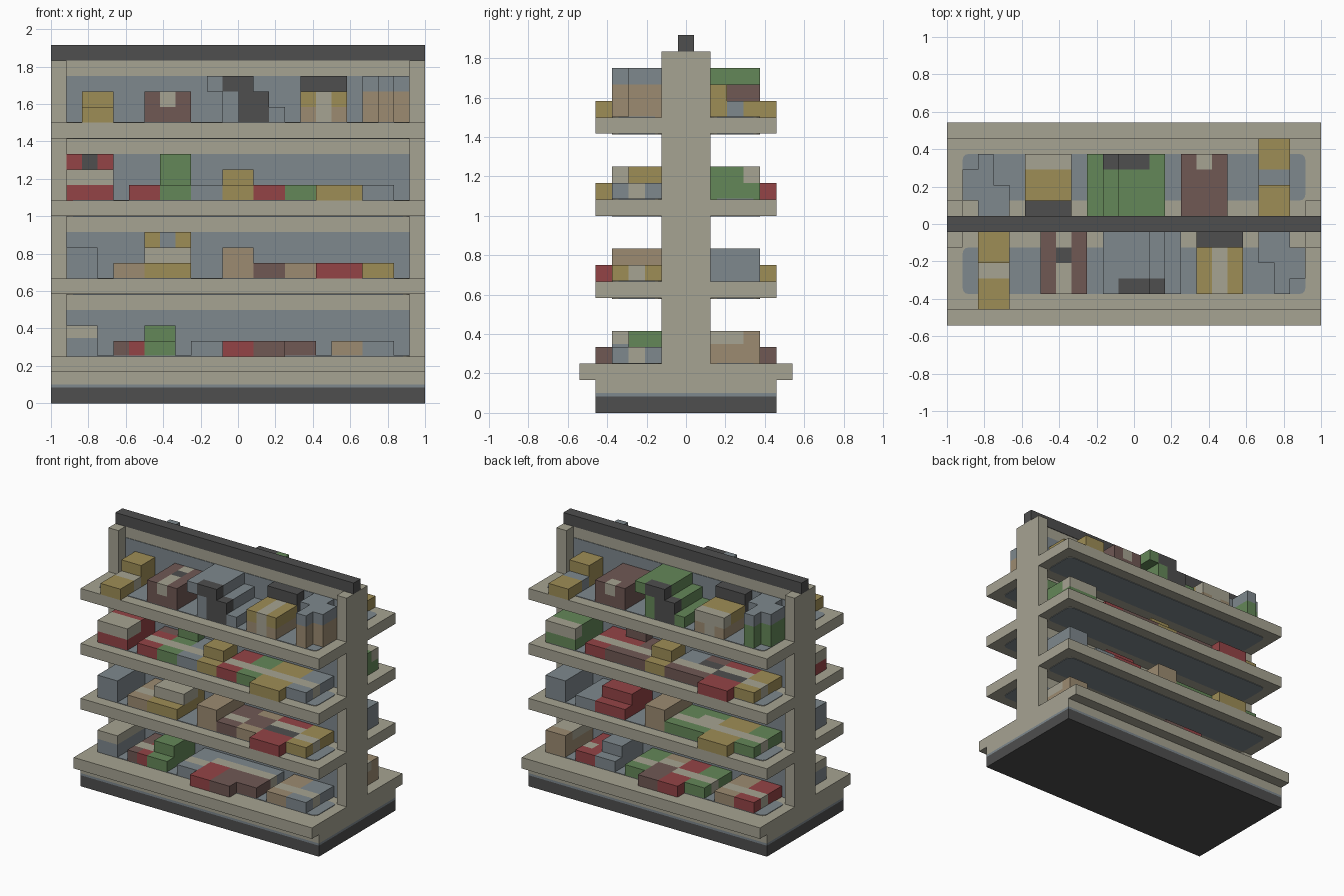
import bpy, bmesh, math
from mathutils import Vector

cube = bpy.data.objects.get("Cube")
if cube:
    bpy.data.objects.remove(cube, do_unlink=True)

U = 1 / 12  # one block


def linear(c):
    c /= 255
    return c / 12.92 if c <= 0.04045 else ((c + 0.055) / 1.055) ** 2.4


PALETTE = {
    "B": ("beige", (166, 163, 146)), "S": ("slate", (126, 136, 141)),
    "K": ("charcoal", (78, 78, 78)), "Y": ("ochre", (158, 141, 86)),
    "M": ("maroon", (112, 88, 84)), "R": ("red", (148, 68, 70)),
    "G": ("green", (100, 135, 88)), "T": ("tan", (156, 139, 113)),
}
KEYS = list(PALETTE)
MATS = []
for label, rgb in PALETTE.values():
    m = bpy.data.materials.new(label)
    m.use_nodes = True
    col = (*[linear(c) for c in rgb], 1)
    m.diffuse_color = col
    m.node_tree.nodes["Principled BSDF"].inputs["Base Color"].default_value = col
    MATS.append(m)


def add_box(bm, x0, x1, d0, d1, z0, z1, colours, side=-1):
    """Box in block units; several colours become one band per block of depth."""
    part = bmesh.new()
    bmesh.ops.create_cube(part, size=1)
    for v in part.verts:
        v.co = Vector(((x0 + x1) / 2 + v.co.x * (x1 - x0),
                       (d0 + d1) / 2 + v.co.y * (d1 - d0),
                       (z0 + z1) / 2 + v.co.z * (z1 - z0)))
    for i in range(1, len(colours)):
        if colours[i] != colours[i - 1]:
            bmesh.ops.bisect_plane(part, geom=part.verts[:] + part.edges[:] + part.faces[:],
                                   plane_co=(0, d0 + i, 0), plane_no=(0, 1, 0))
    for f in part.faces:
        band = int(f.calc_center_median().y - d0)
        f.material_index = KEYS.index(colours[max(0, min(band, len(colours) - 1))])
    for v in part.verts:
        v.co = Vector((-side * v.co.x, side * v.co.y, v.co.z)) * U
    bmesh.ops.recalc_face_normals(part, faces=part.faces[:])
    tmp = bpy.data.meshes.new("tmp")
    part.to_mesh(tmp)
    part.free()
    bm.from_mesh(tmp)
    bpy.data.meshes.remove(tmp)


def make(name, boxes, side=-1):
    bm = bmesh.new()
    for b in boxes:
        add_box(bm, *b, side=side)
    me = bpy.data.meshes.new(name)
    bm.to_mesh(me)
    bm.free()
    for m in MATS:
        me.materials.append(m)
    ob = bpy.data.objects.new(name, me)
    bpy.context.scene.collection.objects.link(ob)
    return ob


def make_mat(name, d0, d1, z0, z1, side):
    """Thin slate liner with rounded corners."""
    ob = make(name, [(-11, 11, d0, d1, z0, z1, "S")], side)
    bm = bmesh.new()
    bm.from_mesh(ob.data)
    edges = [e for e in bm.edges if abs(e.verts[0].co.z - e.verts[1].co.z) > 1e-4]
    bmesh.ops.bevel(bm, geom=edges, offset=0.4 * U, segments=3, profile=0.5, affect="EDGES")
    bm.to_mesh(ob.data)
    bm.free()


# Frame: plinth, base tray, end posts, centre wall, top rail
make("plinth", [(-12, 12, -5.5, 5.5, 0, 1, "K"), (-12, 12, -5.5, 5.5, 1, 1.2, "S"),
                (-12, 12, -5.5, 5.5, 1.2, 2, "B")])
make("base_tray", [(-12, 12, -6.5, 6.5, 2, 3, "B")])
for name, x in (("right_post", -12), ("left_post", 11)):
    make(name, [(x, x + 1, -1.5, 1.5, 3, 22, "B")])
make("centre_wall", [(-11, 11, -0.45, 0.45, 3, 22, "B")])
make("top_rail", [(-12, 12, -0.5, 0.5, 22, 23, "K")])

LEVELS = (3, 8, 13, 18)
T = 0.05  # liner thickness
for n, z in enumerate(LEVELS, 1):
    if n > 1:
        make(f"shelf_{n}", [(-12, 12, -5.5, 5.5, z - 1, z, "B")])
    for side, word in ((-1, "front"), (1, "back")):
        make(f"{word}_wall_panel_{n}", [(-11, 11, 0.45, 0.5, z, z + 3, "S")], side)
        make_mat(f"{word}_shelf_liner_{n}", 1.5, 4.5, z, z + T, side)
        if n > 1:
            make_mat(f"{word}_underside_liner_{n}", 1.5, 4.5, z - 1 - T, z - 1, side)

# Goods: x0, x1, depth0, depth1, height0, height1, front colours, back colours
SHELF_1 = {
    "carton": [(-11, -9, .5, 4.5, 0, 1.2, "S", "T"), (-11, -9, .5, 4.5, 1.2, 2, "B", "BBBT")],
    "packets": [(-8, -7, .5, 4.5, 0, 1, "MMBM", "RRBR"), (-7, -6, .5, 4.5, 0, 1, "RRBR", "R")],
    "stepped_box": [(-6, -4, .5, 3.5, 0, 2, "G", "S"), (-6, -4, 3.5, 4.5, 0, 1, "G", "S")],
    "flat_packs": [(-3, -1, .5, 4.5, 0, 1, "SSBS", "GGBG"),
                   (-1, 1, .5, 5.5, 0, 1, "SBRRR", "TBMMM"),
                   (1, 3, .5, 5.5, 0, 1, "SBMMM", "RRBRR"),
                   (3, 5, .5, 4.5, 0, 1, "SBMM", "GGBG")],
    "end_packs": [(6, 8, .5, 4.5, 0, 1, "TTBT", "TTBT"), (8, 10, .5, 4.5, 0, 1, "SSBS", "RRBR")],
}
SHELF_2 = {
    "carton": [(-11, -9, .5, 4.5, 0, 2, "S", "S")],
    "tall_box": [(-8, -6, .5, 4.5, 0, 1, "TTBT", "S"),
                 (-6, -3, .5, 3.5, 0, 1, "Y", "R"), (-6, -3, 1.5, 3.5, 1, 2, "B", "R"),
                 (-6, -3, 3.5, 4.5, 0, 1, "Y", "R"),
                 (-6, -5, .5, 1.5, 1, 3, "Y", "R"), (-5, -4, .5, 1.5, 1, 3, "S", "K"),
                 (-4, -3, .5, 1.5, 1, 3, "Y", "R")],
    "small_box": [(-1, 1, .5, 4.5, 0, 2, "T", "T")],
    "flat_packs": [(1, 3, .5, 4.5, 0, 1, "MMBM", "GGBG"), (3, 5, .5, 4.5, 0, 1, "TMMT", "GBBG"),
                   (5, 8, .5, 5.5, 0, 1, "RBKRR", "YYBYY"),
                   (8, 10, .5, 4.5, 0, 1, "YYBY", "GGBG")],
}
SHELF_3 = {
    "striped_carton": [(-11, -8, .5, 4.5, 0, 1, "R", "G"), (-11, -8, 1.5, 4.5, 1, 2, "RBB", "GGB"),
                       (-11, -10, .5, 1.5, 1, 3, "R", "G"), (-10, -9, .5, 1.5, 1, 3, "K", "S"),
                       (-9, -8, .5, 1.5, 1, 3, "R", "G")],
    "tall_pack": [(-7, -5, .5, 4.5, 0, 1, "MRBR", "RRBR"), (-5, -3, .5, 1.5, 0, 3, "G", "M"),
                  (-5, -3, 1.5, 4.5, 0, 1, "GBG", "RBM")],
    "small_box": [(-3, -1, .5, 4.5, 0, 1, "SSBS", "MMBM"), (-1, 1, 1.5, 3.5, 0, 2, "Y", "Y"),
                  (-1, 1, 3.5, 4.5, 0, 1, "Y", "Y")],
    "flat_packs": [(1, 3, .5, 4.5, 0, 1, "RRBR", "SSBM"), (3, 5, .5, 4.5, 0, 1, "GGBG", "MKBM"),
                   (5, 8, .5, 5.5, 0, 1, "YYBYY", "RBKRR"),
                   (8, 10, .5, 4.5, 0, 1, "SSBS", "YYBY")],
}
SHELF_4 = {
    "stepped_box": [(-10, -8, .5, 2.5, 0, 2, "Y", "Y"), (-10, -8, 2.5, 5.5, 0, 1, "BYY", "SYY")],
    "wide_box": [(-6, -5, .5, 4.5, 0, 2, "M", "M"), (-4, -3, .5, 4.5, 0, 2, "M", "M"),
                 (-5, -4, .5, 4.5, 0, 1, "M", "M"), (-5, -4, .5, 4.5, 1, 2, "BKBB", "MMMB")],
    "large_bag": [(-2, -1, .5, 4.5, 2, 3, "S", "G"), (-1, 1, .5, 4.5, 2, 3, "SSSK", "GGGK"),
                  (-1, 0, .5, 4.5, 0, 2, "S", "G"), (0, 2, .5, 4.5, 0, 2, "SSSK", "GGGK"),
                  (2, 3, .5, 4.5, 0, 1, "S", "G")],
    "capped_box": [(4, 7, .5, 1.5, 0, 3, "K", "K"),
                   (4, 5, 1.5, 4.5, 0, 1, "T", "T"), (4, 5, 1.5, 4.5, 1, 2, "Y", "YYB"),
                   (5, 6, 1.5, 4.5, 0, 2, "B", "YYB"),
                   (6, 7, 1.5, 4.5, 0, 1, "T", "T"), (6, 7, 1.5, 4.5, 1, 2, "Y", "YYB")],
}
# Bottles: a staggered cluster with a capped upper third
BOTTLES = []
for x0, x1, d in ((8, 10, .5), (8, 11, 1.5), (9, 11, 2.5), (9, 10, 3.5)):
    BOTTLES += [(x0, x1, d, d + 1, 0, 2, "T", "G"), (x0, x1, d, d + 1, 2, 3, "S", "S")]
SHELF_4["bottles"] = BOTTLES

for n, (z, goods) in enumerate(zip(LEVELS, (SHELF_1, SHELF_2, SHELF_3, SHELF_4)), 1):
    for name, boxes in goods.items():
        for side, word, pick in ((-1, "front", 6), (1, "back", 7)):
            make(f"{word}_{name}_{n}",
                 [(*b[:4], z + b[4], z + b[5], b[pick]) for b in boxes], side)
